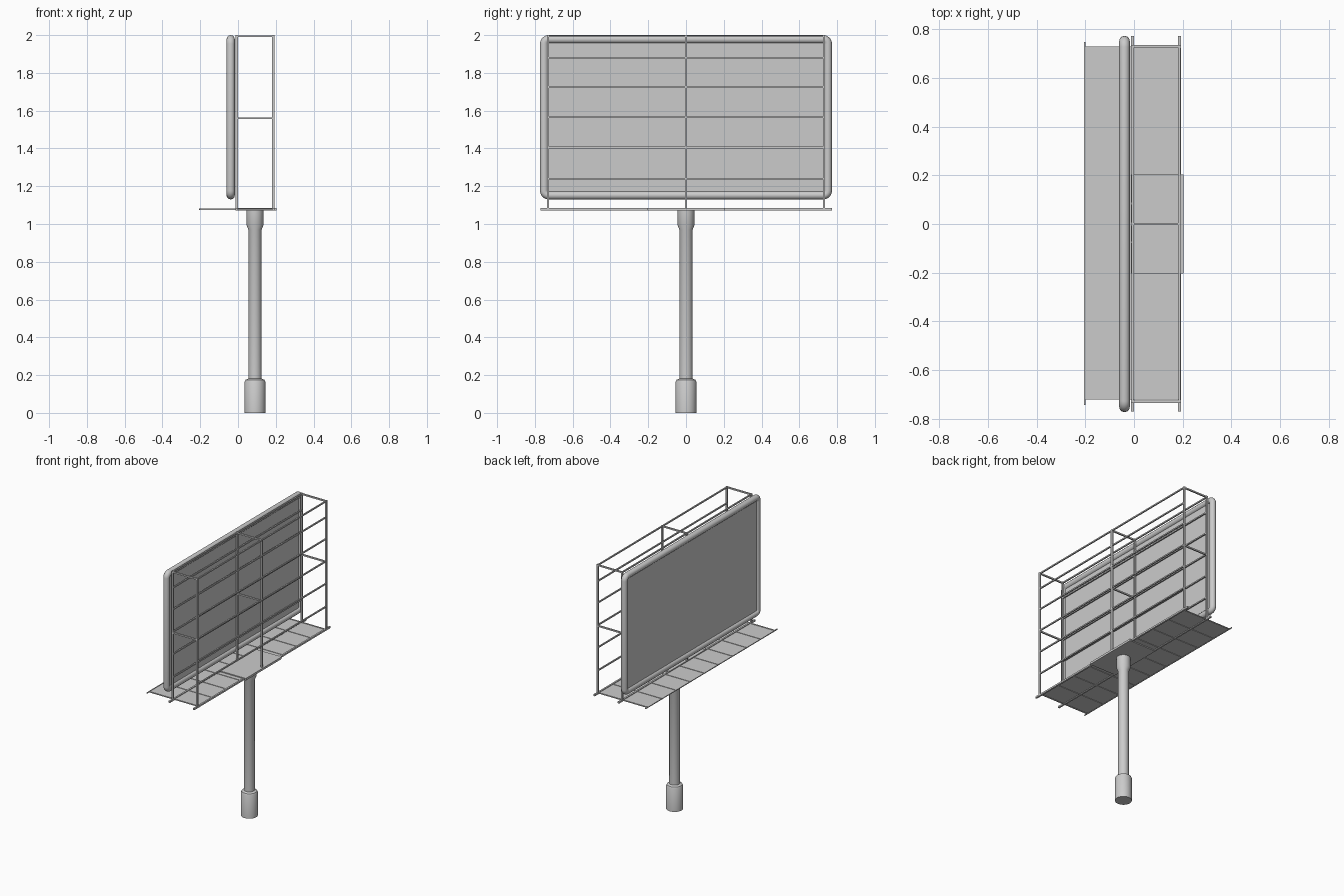
import bpy, bmesh, math
from mathutils import Vector, Matrix

if "Cube" in bpy.data.objects:
    bpy.data.objects.remove(bpy.data.objects["Cube"])


def finish(bm, name):
    bmesh.ops.recalc_face_normals(bm, faces=bm.faces[:])
    me = bpy.data.meshes.new(name)
    bm.to_mesh(me)
    bm.free()
    ob = bpy.data.objects.new(name, me)
    bpy.context.collection.objects.link(ob)
    return ob


def add_box(bm, lo, hi):
    lo, hi = Vector(lo), Vector(hi)
    m = Matrix.Translation((lo + hi) / 2) @ Matrix.Diagonal((hi - lo).to_4d())
    m[3][3] = 1
    bmesh.ops.create_cube(bm, size=1, matrix=m)


def boxes(name, items):
    bm = bmesh.new()
    for lo, hi in items:
        add_box(bm, lo, hi)
    return finish(bm, name)


def bar(a, b, w):
    """Axis-aligned square bar from a to b, width w."""
    a, b, h = Vector(a), Vector(b), w / 2
    lo = [min(p, q) - (h if p == q else 0) for p, q in zip(a, b)]
    hi = [max(p, q) + (h if p == q else 0) for p, q in zip(a, b)]
    return lo, hi


def smooth(ob):
    bpy.ops.object.select_all(action='DESELECT')
    bpy.context.view_layer.objects.active = ob
    ob.select_set(True)
    bpy.ops.object.shade_smooth_by_angle(angle=math.radians(35))


# Pole with wide foot and flared collar
PX, N = 0.09, 32
profile = [(0.055, 0), (0.055, 0.165), (0.05, 0.175), (0.035, 0.182),
           (0.035, 0.97), (0.045, 0.995), (0.045, 1.074)]
bm = bmesh.new()
rings = [[bm.verts.new((PX + r * math.cos(2 * math.pi * i / N),
                        r * math.sin(2 * math.pi * i / N), z)) for i in range(N)]
         for r, z in profile]
for a, b in zip(rings, rings[1:]):
    for i in range(N):
        j = (i + 1) % N
        bm.faces.new((a[i], a[j], b[j], b[i]))
bm.faces.new(rings[0])
bm.faces.new(rings[-1])
smooth(finish(bm, "pole"))

# Rounded tube frame around the board
R, C, XB = 0.022, 0.025, -0.039
HY, ZC, HZ = 0.773 - R, 1.565, 0.435 - R
cu = bpy.data.curves.new("board_frame", 'CURVE')
cu.dimensions = '3D'
cu.bevel_depth = R
cu.bevel_resolution = 4
pts = []
for k, (sy, sz) in enumerate([(1, 1), (-1, 1), (-1, -1), (1, -1)]):
    for s in range(6):
        t = math.pi / 2 * (k + s / 5)
        pts.append((XB, sy * (HY - C) + C * math.cos(t),
                    ZC + sz * (HZ - C) + C * math.sin(t), 1))
sp = cu.splines.new('POLY')
sp.points.add(len(pts) - 1)
for p, co in zip(sp.points, pts):
    p.co = co
sp.use_cyclic_u = True
frame = bpy.data.objects.new("board_frame", cu)
bpy.context.collection.objects.link(frame)
bpy.context.view_layer.objects.active = frame
frame.select_set(True)
bpy.ops.object.convert(target='MESH')
smooth(bpy.context.view_layer.objects.active)

# Board panel inside the frame
boxes("board_panel", [((XB - 0.008, -HY, ZC - HZ), (XB + 0.008, HY, ZC + HZ))])

# Scaffold behind the board: posts, cross ties and long rails
X0, X1, ZT, ZF = -0.006, 0.187, 1.994, 1.078
posts, ties, rails = [], [], []
for y in (-0.73, 0, 0.73):
    for x in (X0, X1):
        posts.append(bar((x, y, ZF), (x, y, 2.0), 0.012))
    for z in (1.56, ZT):
        ties.append(bar((X0, y, z), (X1, y, z), 0.01))
for x in (X0, X1):
    for z in (1.24, 1.405, 1.565, 1.725, 1.88, ZT):
        rails.append(bar((x, -0.73, z), (x, 0.73, z), 0.009))
boxes("scaffold_posts", posts)
boxes("scaffold_ties", ties)
boxes("scaffold_rails", rails)

# Walkway: thin deck, long beams and evenly spaced cross bars
boxes("walkway_deck", [((-0.203, -0.72, ZF - 0.001), (X1, 0.73, ZF + 0.001))])
boxes("walkway_beams", [bar((-0.203, -0.743, ZF), (-0.203, 0.748, ZF), 0.006)] +
      [bar((x, -0.77, ZF), (x, 0.772, ZF), 0.012) for x in (X0, X1)])
boxes("walkway_bars", [bar((-0.203, -0.713 + i * 0.1595, ZF),
                           (X1, -0.713 + i * 0.1595, ZF), 0.008) for i in range(10)])

# Mounting plate on top of the pole
boxes("mounting_plate", [((-0.012, -0.203, 1.071), (0.204, 0.203, 1.086))])
